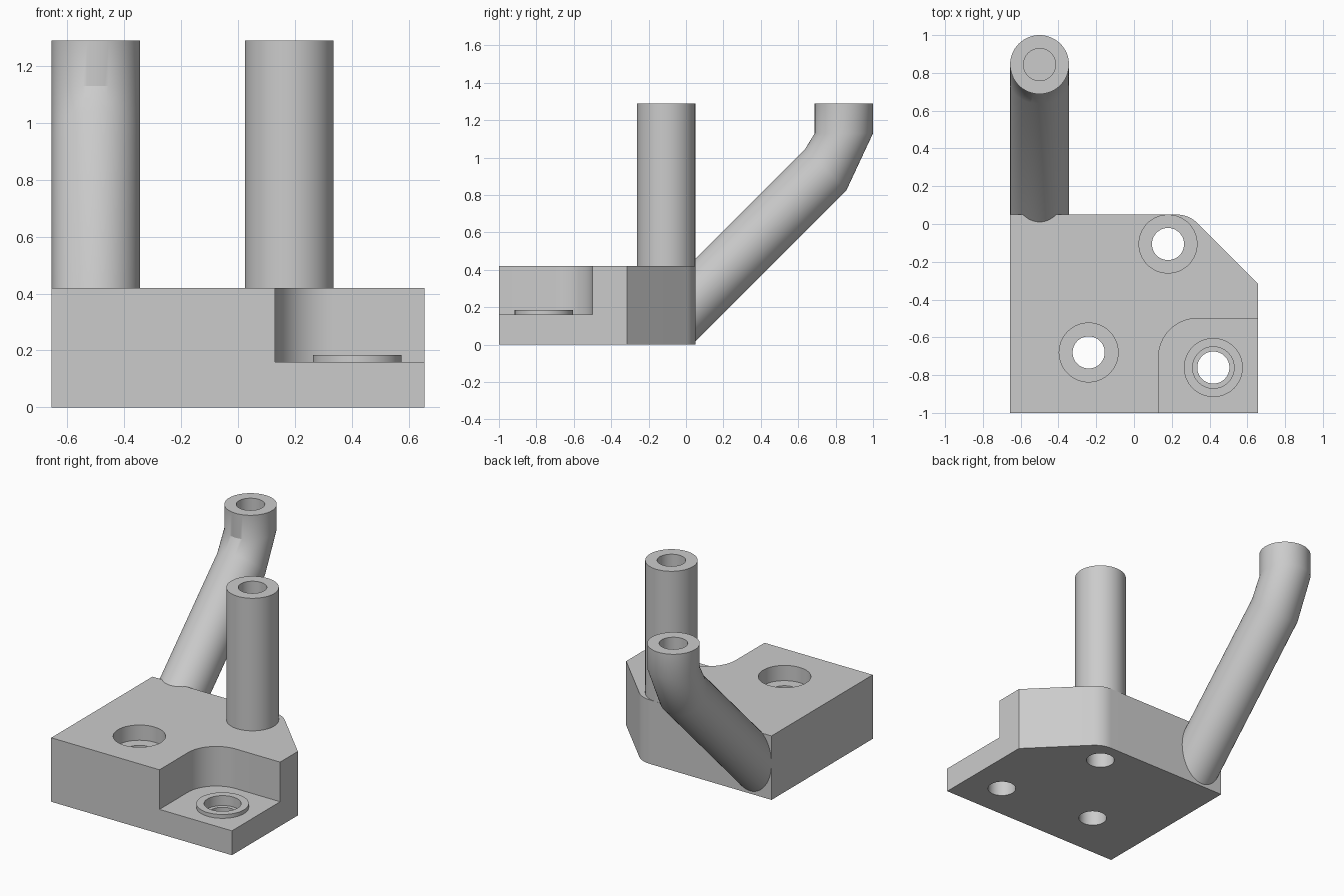
import bpy, bmesh, math
from math import sin, cos, pi
from mathutils import Vector

cube = bpy.data.objects.get("Cube")
if cube:
    bpy.data.objects.remove(cube, do_unlink=True)

SIDES = 64
TUBE_R, BORE_R = 0.156, 0.085
SHAFT, PIPE = (0.18, -0.106), (-0.5, 0.844)
SINK, BOSS = (-0.24, -0.68), (0.42, -0.76)
BASE_TOP, POCKET_Z, TUBE_TOP = 0.42, 0.16, 1.29

grey = bpy.data.materials.new("plain grey")
grey.use_nodes = True
grey.diffuse_color = (0.6, 0.6, 0.6, 1)
grey.node_tree.nodes["Principled BSDF"].inputs["Base Color"].default_value = (0.6, 0.6, 0.6, 1)


def finish(name, bm):
    bmesh.ops.recalc_face_normals(bm, faces=bm.faces)
    mesh = bpy.data.meshes.new(name)
    bm.to_mesh(mesh)
    bm.free()
    mesh.materials.append(grey)
    obj = bpy.data.objects.new(name, mesh)
    bpy.context.collection.objects.link(obj)
    return obj


def smooth(obj):
    bpy.ops.object.select_all(action="DESELECT")
    obj.select_set(True)
    bpy.context.view_layer.objects.active = obj
    bpy.ops.object.shade_smooth_by_angle(angle=math.radians(30))


def ring(centre, r):
    return [Vector((centre[0] + r * cos(2 * pi * i / SIDES),
                    centre[1] + r * sin(2 * pi * i / SIDES), centre[2])) for i in range(SIDES)]


def loft(name, rings, closed=False):
    """Skin successive rings; cap the ends, or join last to first."""
    bm = bmesh.new()
    loops = [[bm.verts.new(p) for p in r] for r in rings]
    pairs = list(zip(loops, loops[1:]))
    if closed:
        pairs.append((loops[-1], loops[0]))
    else:
        bm.faces.new(loops[0])
        bm.faces.new(loops[-1])
    for a, b in pairs:
        n = len(a)
        for i in range(n):
            bm.faces.new((a[i], a[(i + 1) % n], b[(i + 1) % n], b[i]))
    return finish(name, bm)


def prism(name, outline, z0, z1):
    return loft(name, [[Vector((x, y, z)) for x, y in outline] for z in (z0, z1)])


def cylinder(name, c, r, z0, z1):
    return loft(name, [ring((*c, z), r) for z in (z0, z1)])


def tube(name, c, r_out, r_in, z0, z1):
    return loft(name, [ring((*c, z), r) for r, z in
                       ((r_out, z0), (r_out, z1), (r_in, z1), (r_in, z0))], closed=True)


def arc(cx, cy, r, a0, a1, steps=16):
    angles = [math.radians(a0 + (a1 - a0) * i / steps) for i in range(steps + 1)]
    return [(cx + r * cos(a), cy + r * sin(a)) for a in angles]


def cut(obj, cutters):
    for c in cutters:
        mod = obj.modifiers.new("cut", "BOOLEAN")
        mod.operation, mod.solver, mod.object = "DIFFERENCE", "EXACT", c
        c.hide_render = True
        bpy.context.view_layer.objects.active = obj
        bpy.ops.object.modifier_apply(modifier=mod.name)
        bpy.data.objects.remove(c, do_unlink=True)


# Base block with one rounded, chamfered back corner
outline = [(-0.656, -1), (0.656, -1), (0.656, -0.316)]
outline += arc(0.226, -0.106, TUBE_R, 45, 90) + [(-0.656, 0.05)]
base = prism("base_block", outline, 0, BASE_TOP)

# Corner pocket, through holes and counterbores
pocket = [(0.13, -1.1), (0.8, -1.1), (0.8, -0.5)] + arc(0.335, -0.705, 0.205, 90, 180)
cutters = [prism("pocket_cutter", pocket, POCKET_Z, 0.6)]
cutters += [cylinder("hole_cutter", c, BORE_R, -0.1, 0.6) for c in (SHAFT, SINK, BOSS)]
cutters += [cylinder("sink_cutter", SINK, TUBE_R, 0.32, 0.6),
            cylinder("boss_cutter", BOSS, 0.11, 0.12, 0.6)]
cut(base, cutters)
smooth(base)

# Raised rim in the pocket and the upright tube
smooth(tube("pocket_rim", BOSS, TUBE_R, 0.11, POCKET_Z, 0.185))
smooth(tube("upright_tube", SHAFT, TUBE_R, BORE_R, BASE_TOP, TUBE_TOP))

# Bent pipe: slanted run, bend, vertical mouth with a blind bore
elbow = Vector((PIPE[0], 0.7475, 0.936))
s = math.sqrt(0.5)
slant = [Vector((elbow.x + p.x, elbow.y + s * p.y, elbow.z - s * p.y))
         for p in ring((0, 0, 0), TUBE_R)]
foot = []
for p in slant:
    # slide along the run to a tilted plane just inside the block
    t = (p.y + 0.1 * p.z - 0.045) / 1.1
    foot.append(p - Vector((0, t, t)))
pipe = loft("bent_pipe", [foot, slant, ring((*PIPE, 1.13), TUBE_R), ring((*PIPE, TUBE_TOP), TUBE_R)])
cut(pipe, [cylinder("bore_cutter", PIPE, BORE_R, 1.09, 1.4)])
smooth(pipe)
